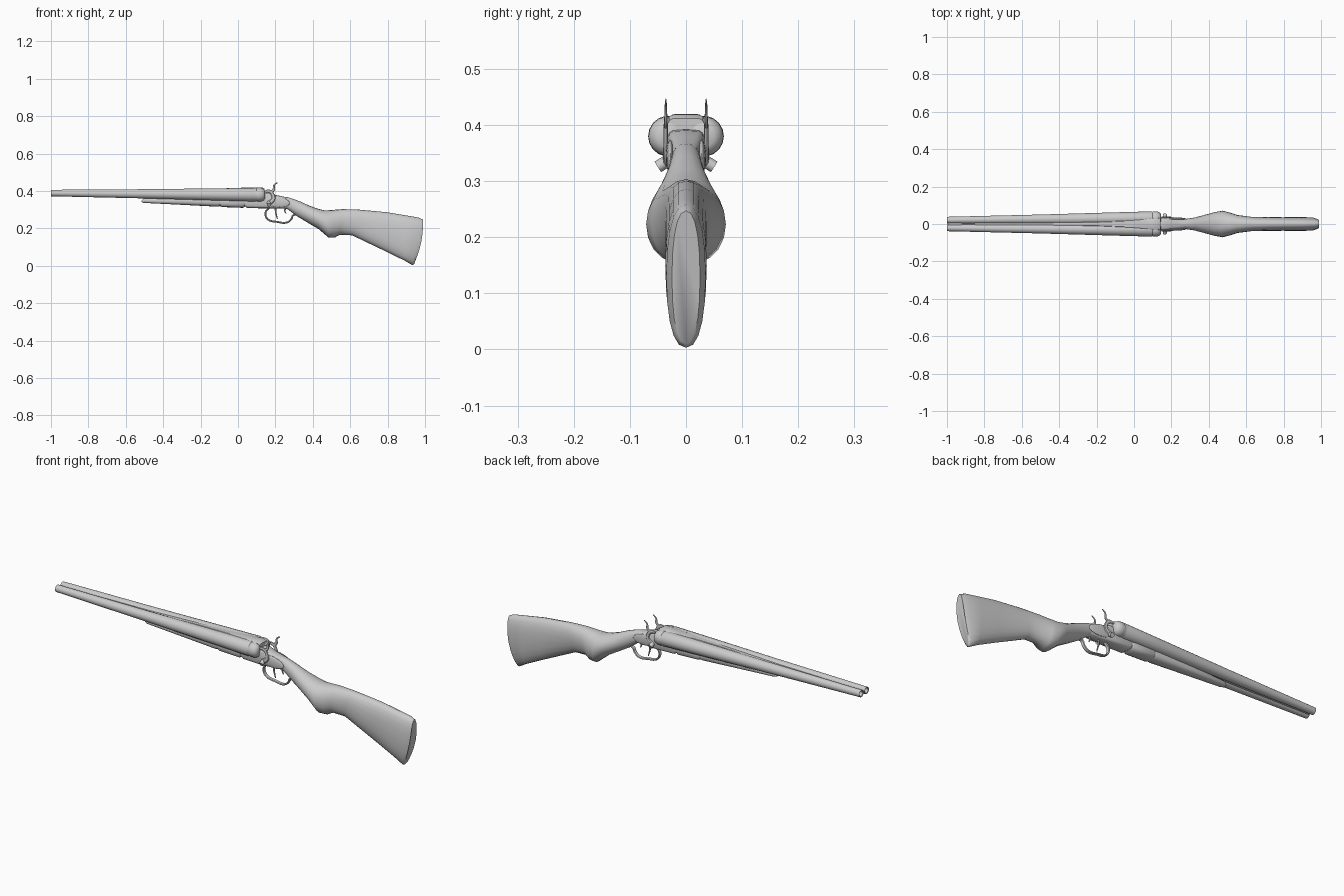
import bpy, bmesh, math
from mathutils import Vector


def smooth(ob, angle=40):
    bpy.ops.object.select_all(action='DESELECT')
    ob.select_set(True)
    bpy.context.view_layer.objects.active = ob
    bpy.ops.object.shade_smooth_by_angle(angle=math.radians(angle))


def loft(name, stations, n=16, angle=40):
    """Skin superellipse rings: (x_top, z_top, x_bottom, z_bottom, half_width, exponent, y, bow)."""
    bm = bmesh.new()
    rings = []
    for st in stations:
        xt, zt, xb, zb, hw, e = st[:6]
        y0, bow = (tuple(st[6:]) + (0, 0))[:2]
        ring = []
        for i in range(n):
            a = 2 * math.pi * i / n
            c, s = math.cos(a), math.sin(a)
            y = math.copysign(abs(c) ** (2 / e), c) * hw
            t = (1 + math.copysign(abs(s) ** (2 / e), s)) / 2
            x = xb + (xt - xb) * t + bow * math.sin(math.pi * t)
            ring.append(bm.verts.new((x, y0 + y, zb + (zt - zb) * t)))
        rings.append(ring)
    for p, q in zip(rings, rings[1:]):
        for i in range(n):
            j = (i + 1) % n
            bm.faces.new((p[i], p[j], q[j], q[i]))
    bm.faces.new(rings[0][::-1])
    bm.faces.new(rings[-1])
    bmesh.ops.recalc_face_normals(bm, faces=bm.faces)
    me = bpy.data.meshes.new(name)
    bm.to_mesh(me)
    bm.free()
    ob = bpy.data.objects.new(name, me)
    bpy.context.collection.objects.link(ob)
    smooth(ob, angle)
    return ob


def straight(x, zt, zb, hw, e=2.6):
    return (x, zt, x, zb, hw, e)


def rod(name, pts, radius, y=0, y_scale=1.0):
    """Smooth tapered rod through (x, z, radius factor) points in the side plane."""
    cu = bpy.data.curves.new(name, 'CURVE')
    cu.dimensions = '3D'
    cu.bevel_depth = radius
    cu.bevel_resolution = 2
    cu.use_fill_caps = True
    sp = cu.splines.new('BEZIER')
    sp.resolution_u = 5
    sp.bezier_points.add(len(pts) - 1)
    for b, (x, z, r) in zip(sp.bezier_points, pts):
        b.co = (x, 0, z)
        b.radius = r
        b.handle_left_type = b.handle_right_type = 'AUTO'
    ob = bpy.data.objects.new(name, cu)
    ob.location.y = y
    ob.scale.y = y_scale
    bpy.context.collection.objects.link(ob)
    bpy.ops.object.select_all(action='DESELECT')
    ob.select_set(True)
    bpy.context.view_layer.objects.active = ob
    bpy.ops.object.convert(target='MESH')
    smooth(ob)
    return ob


def barrel_ring(side, x, r):
    t = (x + 1) / 1.1
    z = 0.389 - 0.009 * t
    return (x, z + r, x, z - r, r, 2, side * (0.021 + 0.010 * t))


for side, tag in ((-1, "right"), (1, "left")):
    # Barrel with open muzzle and rounded breech end
    prof = [(-0.85, 0.013), (-0.998, 0.013), (-1.0, 0.0175), (-0.5, 0.025), (-0.1, 0.033),
            (0.09, 0.0365), (0.10, 0.034), (0.105, 0.0365), (0.125, 0.0355), (0.138, 0.030), (0.145, 0.019)]
    loft("barrel_" + tag, [barrel_ring(side, x, r) for x, r in prof], 18)

    # Lock plate on the receiver side
    bpy.ops.mesh.primitive_uv_sphere_add(segments=20, ring_count=10, radius=1,
                                         location=(0.2, side * 0.028, 0.343), rotation=(0, 0.12, 0))
    plate = bpy.context.object
    plate.name = "lock_plate_" + tag
    plate.scale = (0.078, 0.008, 0.029)
    smooth(plate)

    # Hammer pivot boss
    d = Vector((0, side * 0.8, -0.5))
    bpy.ops.mesh.primitive_cylinder_add(vertices=12, radius=0.011, depth=0.022,
                                        location=(0.165, side * 0.041, 0.331),
                                        rotation=d.to_track_quat('Z', 'Y').to_euler())
    bpy.context.object.name = "hammer_boss_" + tag
    smooth(bpy.context.object)

    # Hammer: curved body with nose, plus thumb spur
    rod("hammer_body_" + tag, [(0.165, 0.335, 1.5), (0.188, 0.355, 1.3), (0.186, 0.38, 1.1),
                               (0.168, 0.398, 1.2), (0.147, 0.398, 0.9)], 0.008, side * 0.036, 0.45)
    rod("hammer_spur_" + tag, [(0.172, 0.395, 1.2), (0.19, 0.405, 1.0), (0.193, 0.43, 0.7),
                               (0.21, 0.445, 0.4)], 0.007, side * 0.036, 0.45)

# Rib joining the barrels, widening to a flat top at the breech
loft("barrel_rib", [straight(-0.995, 0.393, 0.38, 0.006, 6), straight(-0.5, 0.400, 0.37, 0.009, 6),
                    straight(-0.2, 0.410, 0.36, 0.012, 6), straight(-0.02, 0.416, 0.35, 0.022, 6),
                    straight(0.09, 0.420, 0.345, 0.032, 6), straight(0.13, 0.419, 0.345, 0.034, 6),
                    straight(0.142, 0.412, 0.345, 0.033, 6)], 16, 30)

# Fore-end wood and its iron
loft("fore_end", [straight(-0.515, 0.350, 0.340, 0.010), straight(-0.50, 0.362, 0.336, 0.017),
                  straight(-0.3, 0.366, 0.326, 0.026), straight(-0.11, 0.37, 0.316, 0.034),
                  straight(-0.095, 0.37, 0.319, 0.032)])
loft("fore_end_iron", [straight(-0.095, 0.37, 0.318, 0.032), straight(-0.085, 0.37, 0.314, 0.035, 3),
                       straight(0.025, 0.37, 0.310, 0.036, 3), straight(0.035, 0.37, 0.315, 0.033, 3)])

# Receiver
loft("receiver", [straight(0.03, 0.37, 0.322, 0.030, 4), straight(0.05, 0.375, 0.309, 0.034, 4),
                  straight(0.14, 0.392, 0.307, 0.034, 5), straight(0.165, 0.390, 0.307, 0.033, 5),
                  straight(0.20, 0.379, 0.307, 0.029, 4), straight(0.27, 0.364, 0.307, 0.024, 3)])

# Stock with flared pistol grip and slanted butt
loft("stock", [(0.19, 0.377, 0.19, 0.312, 0.022, 2.6), (0.27, 0.366, 0.265, 0.303, 0.026, 2.3),
               (0.33, 0.345, 0.315, 0.265, 0.034, 2.1), (0.38, 0.322, 0.37, 0.232, 0.048, 2.0),
               (0.43, 0.304, 0.43, 0.197, 0.063, 2.0), (0.465, 0.296, 0.485, 0.150, 0.071, 2.1),
               (0.51, 0.299, 0.515, 0.150, 0.061, 2.1), (0.56, 0.303, 0.545, 0.166, 0.048, 2.1),
               (0.65, 0.300, 0.61, 0.163, 0.038, 2.2), (0.80, 0.286, 0.79, 0.077, 0.036, 2.3),
               (0.90, 0.269, 0.89, 0.028, 0.037, 2.3), (0.965, 0.258, 0.933, 0.003, 0.035, 2.3, 0, 0.006),
               (0.990, 0.247, 0.942, 0.010, 0.025, 2.3, 0, 0.014)], 20, 50)

# Trigger guard and triggers
rod("trigger_guard", [(0.165, 0.31, 1), (0.147, 0.285, 1), (0.158, 0.25, 1), (0.21, 0.235, 1),
                      (0.262, 0.232, 1), (0.285, 0.25, 1), (0.295, 0.27, 1), (0.318, 0.275, 1)],
    0.005, 0, 2.0)
rod("trigger_front", [(0.20, 0.312, 1.3), (0.203, 0.28, 1), (0.211, 0.25, 0.6)], 0.004)
rod("trigger_rear", [(0.255, 0.31, 1.3), (0.25, 0.295, 1), (0.256, 0.28, 0.6)], 0.004)
